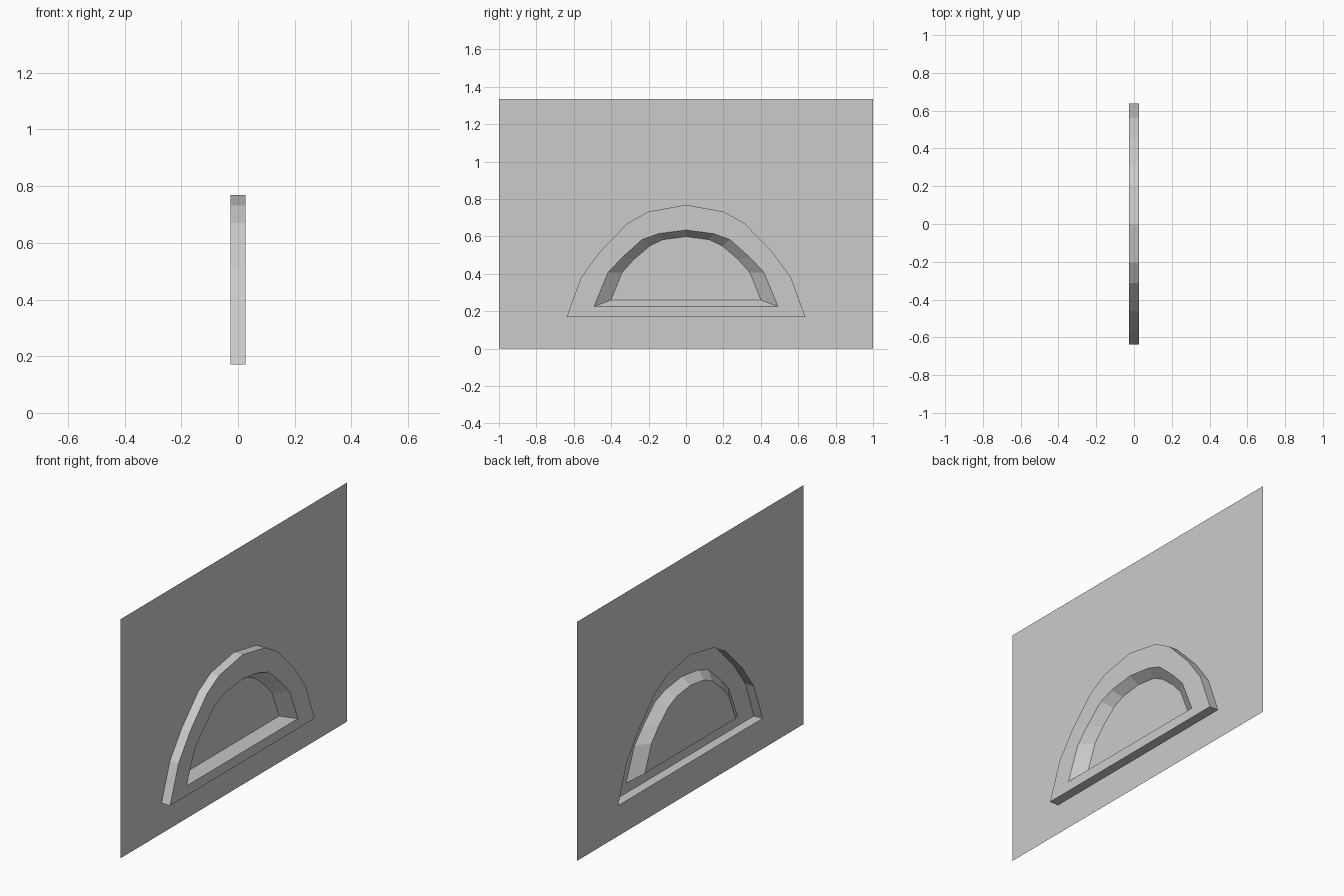
import bpy, bmesh

if "Cube" in bpy.data.objects:
    bpy.data.objects.remove(bpy.data.objects["Cube"])

BACK, FRONT = -0.0265, 0.0265   # wall plane and raised frame face (x)
HEIGHT = 1.336

# Right halves of the arch outlines (y, z), from sill corner up to the crown
OUTER = [(.638, .17), (.562, .379), (.46, .519), (.313, .67), (.203, .732), (0, .769)]
OPENING = [(.492, .225), (.417, .407), (.342, .487), (.235, .583), (.147, .615), (0, .634)]
PANE = [(.401, .26), (.342, .406), (.278, .478), (.193, .55), (.123, .583), (0, .599)]


def loop(half, x):
    """Mirror a half outline into a full closed arch at depth x."""
    full = half + [(-y, z) for y, z in reversed(half[:-1])]
    return [(x, y, z) for y, z in full]


def finish(name, bm):
    mesh = bpy.data.meshes.new(name)
    bm.to_mesh(mesh)
    bm.free()
    obj = bpy.data.objects.new(name, mesh)
    bpy.context.collection.objects.link(obj)
    return obj


def ring_edges(bm, points):
    vs = [bm.verts.new(p) for p in points]
    return [bm.edges.new((vs[i - 1], vs[i])) for i in range(len(vs))]


# Wall sheet with an arched hole
bm = bmesh.new()
rect = [(BACK, -1, 0), (BACK, 1, 0), (BACK, 1, HEIGHT), (BACK, -1, HEIGHT)]
edges = ring_edges(bm, rect) + ring_edges(bm, loop(OUTER, BACK))
bmesh.ops.triangle_fill(bm, edges=edges, use_beauty=True, normal=(1, 0, 0))
for f in bm.faces:
    f.normal_update()
    if f.normal.x < 0:
        f.normal_flip()
finish("wall", bm)

# Raised arch frame: outer rim, flat face, splayed reveal
bm = bmesh.new()
rings = [[bm.verts.new(p) for p in loop(half, x)] for half, x in
         ((OUTER, BACK), (OUTER, FRONT), (OPENING, FRONT), (PANE, BACK))]
for a, b in zip(rings, rings[1:]):
    for i in range(len(a)):
        bm.faces.new((a[i - 1], a[i], b[i], b[i - 1]))
finish("window_frame", bm)

# Flat pane closing the opening
bm = bmesh.new()
bm.faces.new([bm.verts.new(p) for p in loop(PANE, BACK)])
finish("window_pane", bm)
